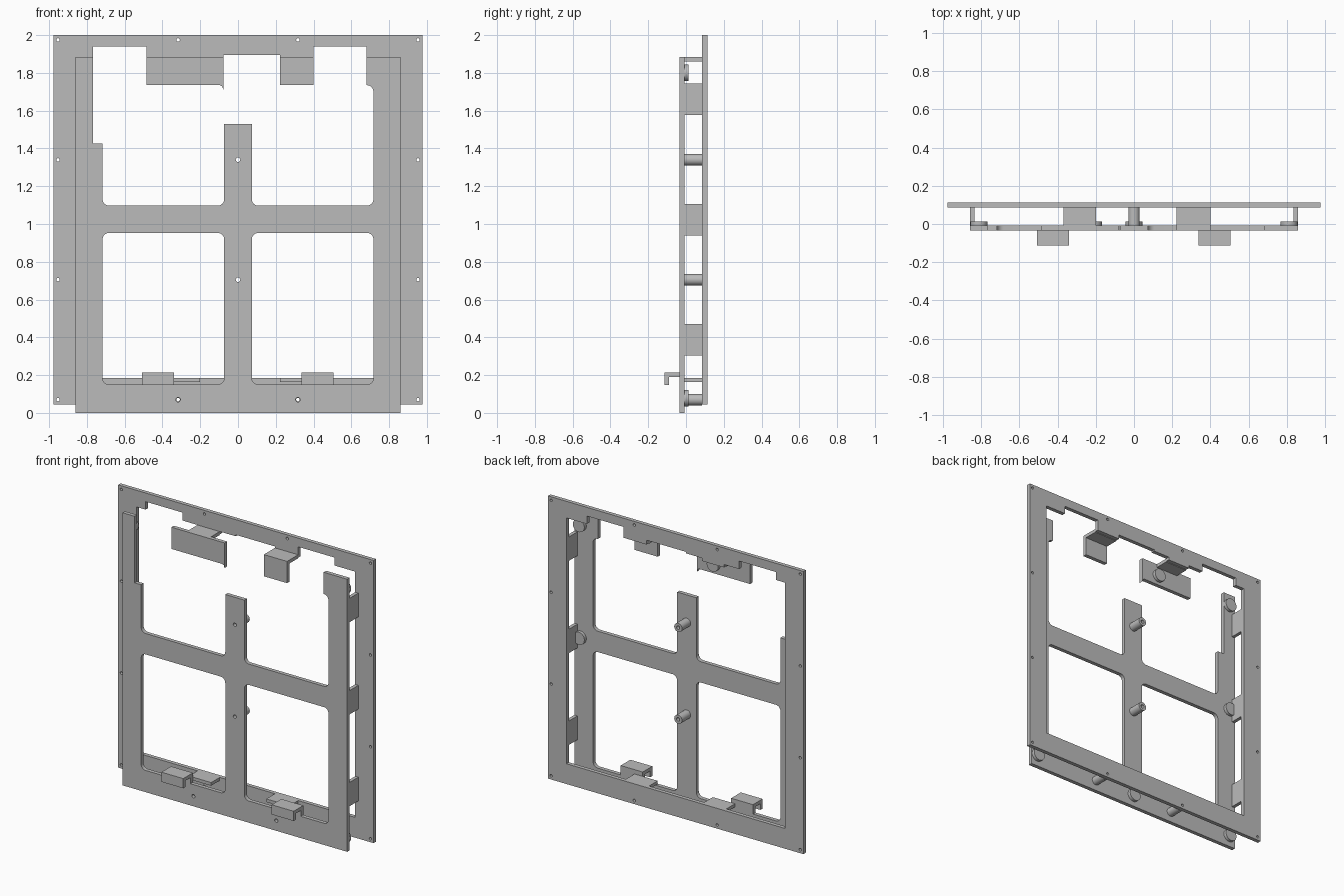
import bpy, bmesh, math
from mathutils import Vector

cube = bpy.data.objects.get("Cube")
if cube:
    bpy.data.objects.remove(cube, do_unlink=True)

grey = bpy.data.materials.new("plain_grey")
grey.use_nodes = True
colour = (0.5, 0.5, 0.5, 1)
grey.diffuse_color = colour
grey.node_tree.nodes["Principled BSDF"].inputs["Base Color"].default_value = colour

FRONT, FRONT_BACK = -0.113 + 0.078, -0.008   # front sheet
REAR, REAR_BACK = 0.086, 0.113               # rear sheet
T = 0.024                                    # bent tab thickness


def rounded(points):
    """Outline points (x, z[, radius]); corners with a radius become arcs."""
    out = []
    for i, p in enumerate(points):
        c = Vector(p[:2])
        if len(p) == 2:
            out.append(c)
            continue
        a = (Vector(points[i - 1][:2]) - c).normalized() * p[2]
        b = (Vector(points[(i + 1) % len(points)][:2]) - c).normalized() * p[2]
        for k in range(9):
            t = k / 8 * math.pi / 2
            out.append(c + a * (1 - math.sin(t)) + b * (1 - math.cos(t)))
    return out


def circle(x, z, r, n=32):
    return [(x + r * math.cos(k * math.tau / n), z + r * math.sin(k * math.tau / n))
            for k in range(n)]


def rect(x0, x1, z0, z1):
    return [(x0, z0), (x1, z0), (x1, z1), (x0, z1)]


def sheet(name, loops, y0, y1):
    """Extrude x-z outlines (first is the rim, the rest are holes) from y0 to y1."""
    cu = bpy.data.curves.new(name, 'CURVE')
    cu.dimensions = '2D'
    cu.fill_mode = 'BOTH'
    cu.extrude = (y1 - y0) / 2
    for loop in loops:
        s = cu.splines.new('POLY')
        s.points.add(len(loop) - 1)
        for pt, co in zip(s.points, loop):
            pt.co = (co[0], co[1], 0, 1)
        s.use_cyclic_u = True
    tmp = bpy.data.objects.new(name + "_outline", cu)
    bpy.context.scene.collection.objects.link(tmp)
    dg = bpy.context.evaluated_depsgraph_get()
    me = bpy.data.meshes.new_from_object(tmp.evaluated_get(dg))
    bpy.data.objects.remove(tmp, do_unlink=True)
    bm = bmesh.new()
    bm.from_mesh(me)
    for v in bm.verts:
        x, z, d = v.co
        v.co = (x, (y0 + y1) / 2 - d, z)
    bmesh.ops.remove_doubles(bm, verts=bm.verts, dist=1e-5)
    bmesh.ops.recalc_face_normals(bm, faces=bm.faces)
    for f in bm.faces:
        f.smooth = True
    bm.to_mesh(me)
    bm.free()
    me.set_sharp_from_angle(angle=math.radians(30))
    me.materials.clear()
    me.materials.append(grey)
    ob = bpy.data.objects.new(name, me)
    bpy.context.scene.collection.objects.link(ob)
    return ob


def box(name, x0, x1, y0, y1, z0, z1):
    return sheet(name, [rect(x0, x1, z0, z1)], y0, y1)


# Front sheet: columns, cross bar and centre post
R = 0.035
rim = rounded([(-.86, 0), (.86, 0), (.86, 1.885), (.68, 1.885), (.68, 1.735),
               (.717, 1.735, R), (.717, 1.097, R), (.073, 1.097, R), (.073, 1.53),
               (-.073, 1.53), (-.073, 1.097, R), (-.717, 1.097, R), (-.717, 1.425),
               (-.767, 1.425), (-.767, 1.885), (-.86, 1.885)])
windows = [rounded([(*p, R) for p in rect(a, b, .15, .953)])
           for a, b in ((-.717, -.073), (.073, .717))]
posts = [(0, 1.34), (0, .705), (-.317, .07), (.317, .07)]
sheet("front_frame", [rim] + windows + [circle(x, z, .012) for x, z in posts],
      FRONT, FRONT_BACK)

# Separate upper plates of the front sheet
sheet("upper_plate_wide", [[(-.485, 1.735), (-.095, 1.735), (-.084, 1.729),
                            (-.078, 1.712), (-.078, 1.885), (-.485, 1.885)]],
      FRONT, FRONT_BACK)
box("upper_plate_narrow", .222, .4, FRONT, FRONT_BACK, 1.735, 1.885)

# Rear frame with notched upper edge and screw holes
opening = [(-.836, .185), (.836, .185), (.836, 1.885), (.68, 1.885), (.68, 1.94),
           (.4, 1.94), (.4, 1.865), (.222, 1.865), (.222, 1.895), (-.078, 1.895),
           (-.078, 1.885), (-.2, 1.885), (-.2, 1.865), (-.37, 1.865), (-.37, 1.885),
           (-.485, 1.885), (-.485, 1.94), (-.767, 1.94), (-.767, 1.885), (-.836, 1.885)]
screws = [(s * .953, z) for s in (-1, 1) for z in (.07, .705, 1.34, 1.975)]
screws += [(s * .317, z) for s in (-1, 1) for z in (.07, 1.975)]
sheet("rear_frame", [rect(-.977, .977, .045, 2), opening]
      + [circle(x, z, .009, 20) for x, z in screws], REAR, REAR_BACK)

# Bent tabs bridging the two sheets
for s, side in ((1, "left"), (-1, "right")):
    for z in (.305, .94, 1.578):
        xs = sorted((s * (.86 - T), s * .86))
        box(side + "_side_tab", *xs, FRONT_BACK, REAR, z, z + .165)
for a, b in ((-.37, -.2), (.222, .4)):
    box("top_tab", a, b, FRONT_BACK, REAR, 1.885 - T, 1.885)
    box("bottom_tab", a, b, FRONT_BACK, REAR, .163, .185)

# Hooks folded over the lower edge
for a, b in ((-.507, -.34), (.337, .505)):
    box("hook_top", a, b, -.113, FRONT_BACK, .215 - T, .215)
    box("hook_lip", a, b, -.113, -.113 + T, .148, .215 - T)
    box("hook_root", a, b, FRONT, FRONT_BACK, .148, .215 - T)

# Hollow standoffs
for x, z in posts:
    sheet("standoff", [circle(x, z, .03), circle(x, z, .012)], FRONT_BACK, REAR)

# Round pads on the back of the front sheet
pads = [(s * .812, z) for s in (-1, 1) for z in (.078, 1.02, 1.8)]
for x, z in pads + [(0, .078), (-.212, 1.8)]:
    sheet("round_pad", [circle(x, z, .044)], FRONT_BACK, .014)
